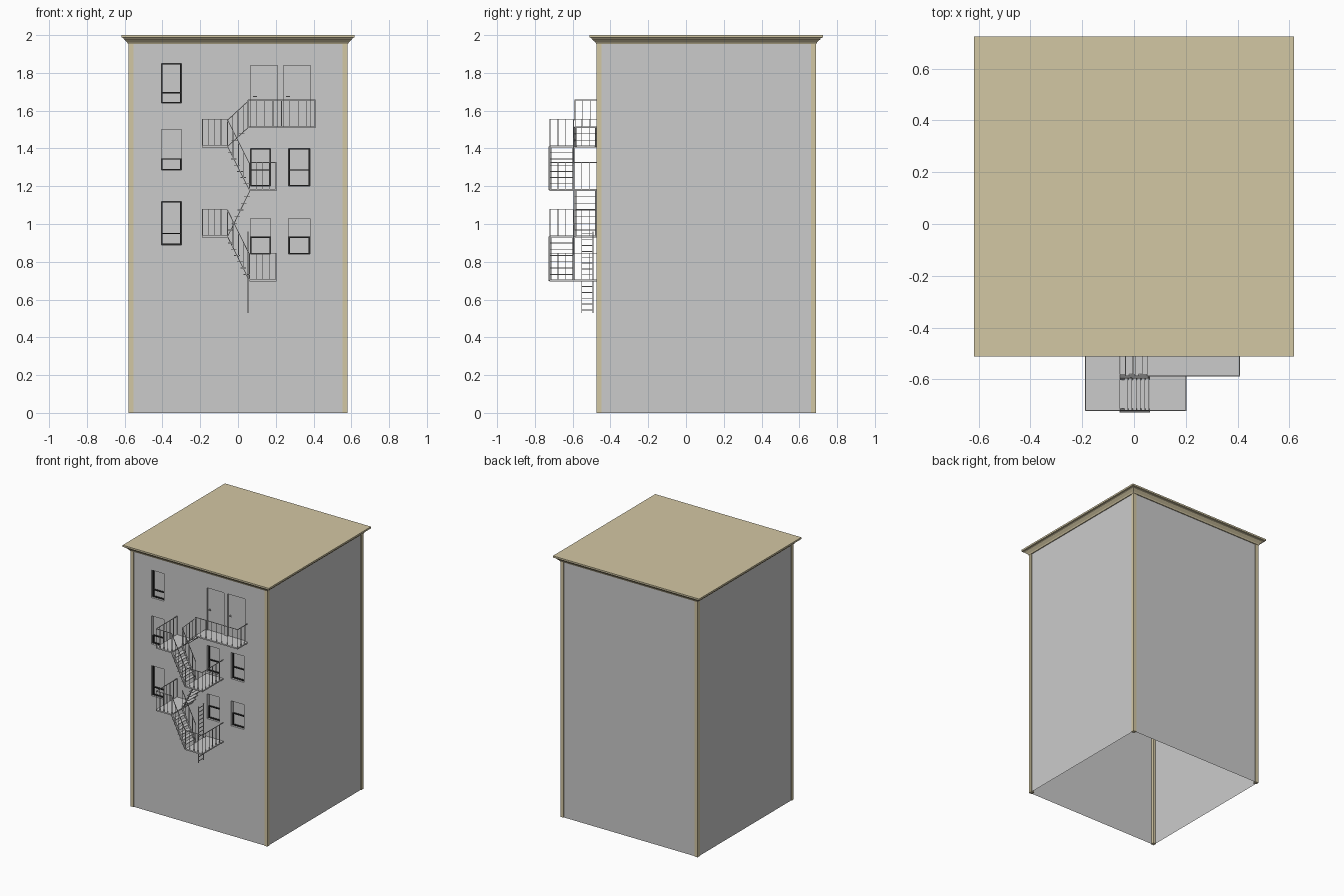
import bpy, bmesh
from mathutils import Vector, Matrix

old = bpy.data.objects.get("Cube")
if old:
    bpy.data.objects.remove(old, do_unlink=True)


def material(name, rgb):
    m = bpy.data.materials.new(name)
    m.use_nodes = True
    m.diffuse_color = (*rgb, 1)
    m.node_tree.nodes["Principled BSDF"].inputs["Base Color"].default_value = (*rgb, 1)
    return m


GREY = material("wall_grey", (0.6, 0.6, 0.6))
TAN = material("trim_tan", (0.65, 0.57, 0.37))
BLACK = material("frame_black", (0.02, 0.02, 0.02))


def finish(bm, name, mat):
    me = bpy.data.meshes.new(name)
    bm.to_mesh(me)
    bm.free()
    me.materials.append(mat)
    ob = bpy.data.objects.new(name, me)
    bpy.context.collection.objects.link(ob)
    return ob


def box(bm, lo, hi):
    lo, hi = Vector(lo), Vector(hi)
    mat = Matrix.Translation((lo + hi) / 2) @ Matrix.Diagonal((*(hi - lo), 1))
    bmesh.ops.create_cube(bm, size=1, matrix=mat)


def beam(bm, a, b, w=0.004, h=None):
    a, b = Vector(a), Vector(b)
    d = b - a
    rot = d.to_track_quat('Z', 'Y').to_matrix().to_4x4()
    bmesh.ops.create_cube(bm, size=1, matrix=Matrix.Translation((a + b) / 2) @ rot
                          @ Matrix.Diagonal((w, h or w, d.length, 1)))


def quad(bm, *pts):
    bm.faces.new([bm.verts.new(p) for p in pts])


CY = 0.107            # centre of the block in y
HALF = 0.58           # half width at the corner posts
POST = 0.026
WALL = HALF - 0.005   # wall plane, slightly behind the posts
FRONT = CY - WALL
TOP = 1.96

# Openings: x0, x1, z0, z1, middle rail height, frame reaches the top
windows = [
    (-0.405, -0.3, 1.64, 1.85, 1.695, True),
    (-0.405, -0.3, 1.285, 1.5, 1.345, False),
    (-0.405, -0.3, 0.89, 1.12, 0.95, True),
]
for x0, x1 in ((0.065, 0.172), (0.268, 0.38)):
    windows.append((x0, x1, 1.2, 1.4, 1.285, True))
    windows.append((x0, x1, 0.84, 1.03, 0.93, False))
doors = [(0.065, 0.21, 1.515, 1.84), (0.24, 0.385, 1.515, 1.84)]
openings = [(*w[:4], 0.028) for w in windows] + [(*d, 0.012) for d in doors]

# Front wall with recessed openings
bm = bmesh.new()
side = HALF - POST
xs = sorted({-side, side, *(v for o in openings for v in o[:2])})
zs = sorted({0, TOP, *(v for o in openings for v in o[2:4])})
for xa, xb in zip(xs, xs[1:]):
    for za, zb in zip(zs, zs[1:]):
        cx, cz = (xa + xb) / 2, (za + zb) / 2
        if not any(o[0] < cx < o[1] and o[2] < cz < o[3] for o in openings):
            quad(bm, (xa, FRONT, za), (xb, FRONT, za), (xb, FRONT, zb), (xa, FRONT, zb))
for x0, x1, z0, z1, depth in openings:
    ring = [(x0, z0), (x1, z0), (x1, z1), (x0, z1)]
    back = FRONT + depth
    quad(bm, *((x, back, z) for x, z in ring))
    for (xa, za), (xb, zb) in zip(ring, ring[1:] + ring[:1]):
        quad(bm, (xa, FRONT, za), (xb, FRONT, zb), (xb, back, zb), (xa, back, za))
bmesh.ops.remove_doubles(bm, verts=bm.verts, dist=0.0005)
finish(bm, "front_wall", GREY)

# Plain side and back walls
bm = bmesh.new()
for s in (-1, 1):
    pts = [(s * WALL, CY - s * side, 0), (s * WALL, CY + s * side, 0),
           (s * WALL, CY + s * side, TOP), (s * WALL, CY - s * side, TOP)]
    quad(bm, *pts)
quad(bm, (side, CY + WALL, 0), (-side, CY + WALL, 0),
     (-side, CY + WALL, TOP), (side, CY + WALL, TOP))
finish(bm, "side_and_back_walls", GREY)

# Corner posts
bm = bmesh.new()
for sx in (-1, 1):
    for sy in (-1, 1):
        x, y = sx * (HALF - POST / 2), CY + sy * (HALF - POST / 2)
        box(bm, (x - POST / 2, y - POST / 2, 0), (x + POST / 2, y + POST / 2, TOP))
finish(bm, "corner_posts", TAN)

# Flared cornice and flat roof from stacked square rings
bm = bmesh.new()
rings = []
profile = [(0.57, 1.953), (0.582, 1.953), (0.587, 1.962), (0.606, 1.98),
           (0.606, 1.985), (0.618, 1.987), (0.618, 2.0)]
for r, z in profile:
    rings.append([bm.verts.new((sx * r, CY + sy * r, z))
                  for sx, sy in ((-1, -1), (1, -1), (1, 1), (-1, 1))])
for a, b in zip(rings, rings[1:]):
    for i in range(4):
        j = (i + 1) % 4
        bm.faces.new((a[i], a[j], b[j], b[i]))
bm.faces.new(rings[-1])
finish(bm, "cornice_and_roof", TAN)

# Window frames
bm = bmesh.new()
T = 0.006
for x0, x1, z0, z1, rail, full in windows:
    ya, yb = FRONT + 0.016, FRONT + 0.028
    top = z1 if full else rail + T / 2
    for x in (x0, x1 - T):
        box(bm, (x, ya, z0), (x + T, yb, top))
    for z in {z0, rail - T / 2, top - T}:
        box(bm, (x0, ya, z), (x1, yb, z + T))
finish(bm, "window_frames", BLACK)

# Door handles
bm = bmesh.new()
for x0, x1, z0, z1 in doors:
    box(bm, (x0 + 0.015, FRONT - 0.006, 1.673), (x0 + 0.036, FRONT - 0.002, 1.678))
    box(bm, (x0 + 0.015, FRONT - 0.006, 1.673), (x0 + 0.02, FRONT + 0.012, 1.678))
finish(bm, "door_handles", GREY)

# Fire escape: landings (x0, x1, outer y, floor z, side that has a railing)
OUT, MID, IN = -0.722, -0.589, FRONT
RAIL = 0.14
LX, RX = -0.055, 0.06
landings = [(0.05, 0.41, MID, 1.517, 1)]
for z in (1.415, 0.938):
    landings.append((-0.19, LX, OUT, z, -1))
for z in (1.185, 0.705):
    landings.append((RX, 0.203, OUT, z, 1))


def railing(bm, a, b, count):
    """Handrail with evenly spaced uprights along a floor line."""
    a, b, up = Vector(a), Vector(b), Vector((0, 0, RAIL))
    beam(bm, a + up, b + up)
    for i in range(count + 1):
        p = a.lerp(b, i / count)
        beam(bm, p, p + up, 0.0035)


floors, rails = bmesh.new(), bmesh.new()
for x0, x1, y, z, s in landings:
    box(floors, (x0, y, z - 0.01), (x1, IN, z))
    railing(rails, (x0 + 0.002, y + 0.002, z), (x1 - 0.002, y + 0.002, z),
            max(4, round((x1 - x0) / 0.045)))
    xe = x1 - 0.002 if s > 0 else x0 + 0.002
    railing(rails, (xe, y + 0.002, z), (xe, IN, z), max(3, round((IN - y) / 0.045)))
finish(floors, "landing_floors", GREY)
finish(rails, "landing_railings", GREY)

# Stair flights: top point, bottom point, lane in y, rows of railing
flights = [
    ((0.055, 1.512), (LX, 1.41), (MID, IN - 0.008), (MID,)),
    ((LX, 1.41), (RX, 1.18), (OUT, MID - 0.008), (OUT, MID - 0.008)),
    ((RX + 0.005, 1.18), (LX, 0.933), (MID, IN - 0.008), ()),
    ((LX, 0.933), (RX, 0.7), (OUT, MID - 0.008), (OUT, MID - 0.008)),
]
steps, rails = bmesh.new(), bmesh.new()
for (xa, za), (xb, zb), lane, railed in flights:
    for y in lane:
        beam(steps, (xa, y + 0.002, za), (xb, y + 0.002, zb), 0.016, 0.004)
    n = round((za - zb) / 0.034)
    for i in range(1, n):
        t = i / n
        x, z = xa + (xb - xa) * t, za + (zb - za) * t
        box(steps, (x - 0.015, lane[0], z - 0.002), (x + 0.015, lane[1], z + 0.002))
    for y in railed:
        railing(rails, (xa, y + 0.002, za), (xb, y + 0.002, zb), 4)
finish(steps, "stair_flights", GREY)
finish(rails, "stair_railings", GREY)

# Drop ladder
bm = bmesh.new()
lx, ya, yb, low, high = 0.054, -0.552, -0.492, 0.53, 0.96
for y in (ya, yb):
    beam(bm, (lx, y, low), (lx, y, high), 0.005)
for i in range(14):
    z = low + 0.015 + i * 0.031
    beam(bm, (lx, ya, z), (lx, yb, z), 0.004)
finish(bm, "drop_ladder", GREY)
